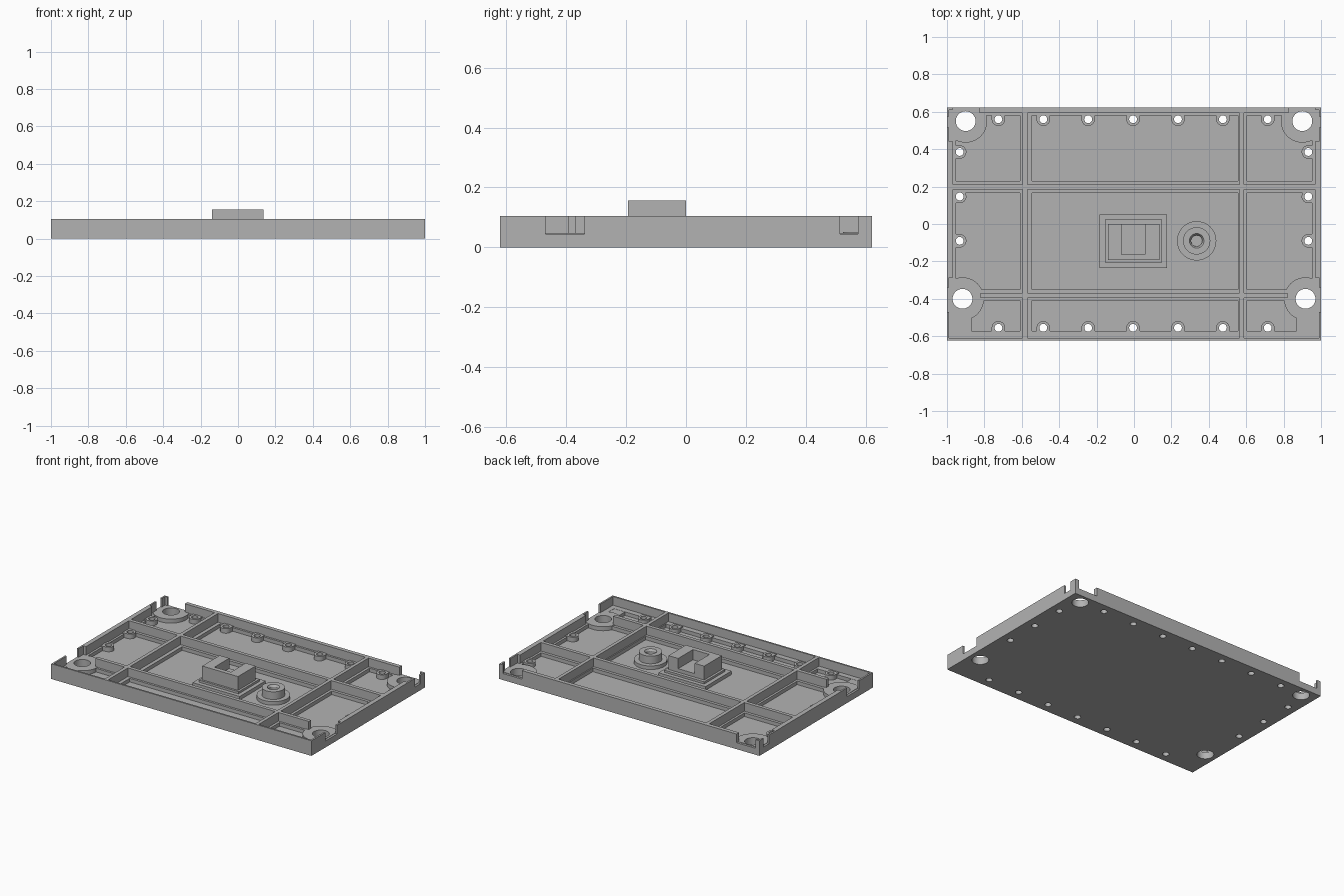
import bpy, bmesh, math
from mathutils import Matrix

if "Cube" in bpy.data.objects:
    bpy.data.objects.remove(bpy.data.objects["Cube"], do_unlink=True)

grey = bpy.data.materials.new("plain grey")
grey.use_nodes = True
COLOUR = (0.45, 0.45, 0.45, 1)
grey.diffuse_color = COLOUR
grey.node_tree.nodes["Principled BSDF"].inputs["Base Color"].default_value = COLOUR

# Main heights and outline
X, Y = 1.0, 0.622
FLOOR, LEDGE, TOP = 0.02, 0.045, 0.105
SKIN = 0.012


def box(bm, x0, x1, y0, y1, z0, z1):
    m = Matrix.Translation(((x0 + x1) / 2, (y0 + y1) / 2, (z0 + z1) / 2))
    m = m @ Matrix.Diagonal((abs(x1 - x0), abs(y1 - y0), z1 - z0, 1))
    bmesh.ops.create_cube(bm, size=1, matrix=m)


def cylinder(bm, x, y, r, z0, z1, sides=32, top_r=None):
    made = bmesh.ops.create_cone(
        bm, cap_ends=True, segments=sides, radius1=r, radius2=top_r or r,
        depth=z1 - z0, matrix=Matrix.Translation((x, y, (z0 + z1) / 2)))
    return made["verts"]


def make(name, build):
    bm = bmesh.new()
    build(bm)
    mesh = bpy.data.meshes.new(name)
    bm.to_mesh(mesh)
    bm.free()
    mesh.materials.append(grey)
    ob = bpy.data.objects.new(name, mesh)
    bpy.context.collection.objects.link(ob)
    return ob


def cut(ob, build):
    cutter = make("cutter", build)
    cutter.hide_render = True
    mod = ob.modifiers.new("cut", "BOOLEAN")
    mod.operation = "DIFFERENCE"
    mod.solver = "EXACT"
    mod.use_self = True
    mod.object = cutter
    bpy.context.view_layer.objects.active = ob
    bpy.ops.object.modifier_apply(modifier=mod.name)
    bpy.data.objects.remove(cutter, do_unlink=True)


# Hole positions
columns = [-0.725 + 0.24 * i for i in range(7)]
rows = [0.385, 0.147, -0.09]
corners = [(s * x, y) for s in (-1, 1) for x, y in ((0.9, 0.55), (0.917, -0.4))]
screws = [(x, y) for x in columns for y in (0.56, -0.555)]
screws += [(s * 0.932, y) for s in (-1, 1) for y in rows]


def holes(bm):
    for x, y in corners:
        cylinder(bm, x, y, 0.053, -0.02, 0.2)
    for x, y in screws:
        cylinder(bm, x, y, 0.021, -0.02, 0.2, 20)


# Base plate with nine recessed pockets
def pockets(bm):
    for x0, x1 in ((-0.953, -0.61), (-0.545, 0.555), (0.605, 0.953)):
        for y0, y1 in ((-0.572, -0.41), (-0.35, 0.165), (0.23, 0.58)):
            box(bm, x0, x1, y0, y1, FLOOR, 0.2)


base = make("base_plate", lambda bm: box(bm, -X, X, -Y, Y, 0, LEDGE))
cut(base, pockets)
cut(base, holes)


# Corner bosses trimmed to the outline
def corner_boss_shape(bm):
    for x, y in corners:
        for v in cylinder(bm, x, y, 0.115, 0.008, 0.048, 40):
            v.co.x = max(-0.985, min(0.985, v.co.x))
            v.co.y = min(0.607, v.co.y)


corner_bosses = make("corner_bosses", corner_boss_shape)
cut(corner_bosses, holes)


# Raised pads in the front corners
def corner_pad_shape(bm):
    for s in (-1, 1):
        box(bm, s * 0.96, s * 0.87, -0.58, -0.49, 0.008, LEDGE - 0.001)


make("front_corner_pads", corner_pad_shape)


# Screw bosses, each joined to its nearest edge
def screw_boss_shape(bm):
    for x, y in screws:
        cylinder(bm, x, y, 0.036, 0.008, 0.052, 24)


screw_bosses = make("screw_bosses", screw_boss_shape)
cut(screw_bosses, holes)


def screw_web_shape(bm):
    r = 0.036
    for x, y in screws:
        if abs(x) > 0.9:
            s = math.copysign(1, x)
            box(bm, x, s * 0.966, y - r, y + r, 0.008, 0.0515)
        else:
            s = math.copysign(1, y)
            box(bm, x - r, x + r, y, s * 0.592, 0.008, 0.0515)


screw_webs = make("screw_boss_webs", screw_web_shape)
cut(screw_webs, holes)


# Outer walls with openings beside the corner holes
def wall_shape(bm):
    box(bm, -X, X, -Y, SKIN - Y, LEDGE, TOP)
    box(bm, -0.825, 0.825, 0.594, Y, LEDGE, TOP)
    for s in (-1, 1):
        box(bm, s * X, s * 0.97, Y - SKIN, Y, LEDGE, TOP)
        for y0, y1 in ((SKIN - Y, -0.47), (-0.34, 0.515), (0.575, Y - SKIN)):
            box(bm, s * X, s * (X - SKIN), y0, y1, LEDGE, TOP)
        box(bm, s * (X - SKIN), s * 0.968, -0.285, 0.44, LEDGE, TOP)


make("outer_walls", wall_shape)


# Crossing ribs
def rib_shape(bm):
    for x0, x1 in ((-0.595, -0.57), (0.563, 0.587)):
        box(bm, x0, x1, SKIN - Y, 0.594, LEDGE - 0.01, TOP)
    for y0, y1, end in ((0.185, 0.21, 0.968), (-0.395, -0.37, 0.82)):
        for x0, x1 in ((-end, -0.595), (-0.57, 0.563), (0.587, end)):
            box(bm, x0, x1, y0, y1, LEDGE - 0.01, TOP)


make("ribs", rib_shape)


# Central latch block on a stepped pad, slot open to the back
def latch_pad_shape(bm):
    box(bm, -0.185, 0.177, -0.235, 0.05, 0.01, LEDGE)
    box(bm, -0.156, 0.15, -0.207, 0.023, LEDGE, 0.06)


make("latch_pad", latch_pad_shape)


def latch_shape(bm):
    box(bm, -0.14, 0.135, -0.193, 0.0, 0.055, 0.156)


latch = make("latch_block", latch_shape)
cut(latch, lambda bm: box(bm, -0.067, 0.06, -0.162, 0.1, 0.085, 0.3))

# Round post with a stepped blind hole
make("round_post_pad", lambda bm: cylinder(bm, 0.335, -0.09, 0.105, 0.01, LEDGE, 48))
post = make("round_post", lambda bm: cylinder(bm, 0.335, -0.09, 0.073, 0.04, 0.098, 40))


def post_hole(bm):
    cylinder(bm, 0.335, -0.09, 0.03, 0.055, 0.09, 32)
    cylinder(bm, 0.335, -0.09, 0.03, 0.085, 0.12, 32, 0.054)


cut(post, post_hole)

# Smooth the round surfaces, keep edges sharp
bpy.ops.object.select_all(action="DESELECT")
for name in ("base_plate", "corner_bosses", "screw_bosses", "round_post_pad", "round_post"):
    ob = bpy.data.objects[name]
    ob.select_set(True)
    bpy.context.view_layer.objects.active = ob
bpy.ops.object.shade_smooth_by_angle(angle=math.radians(30))
